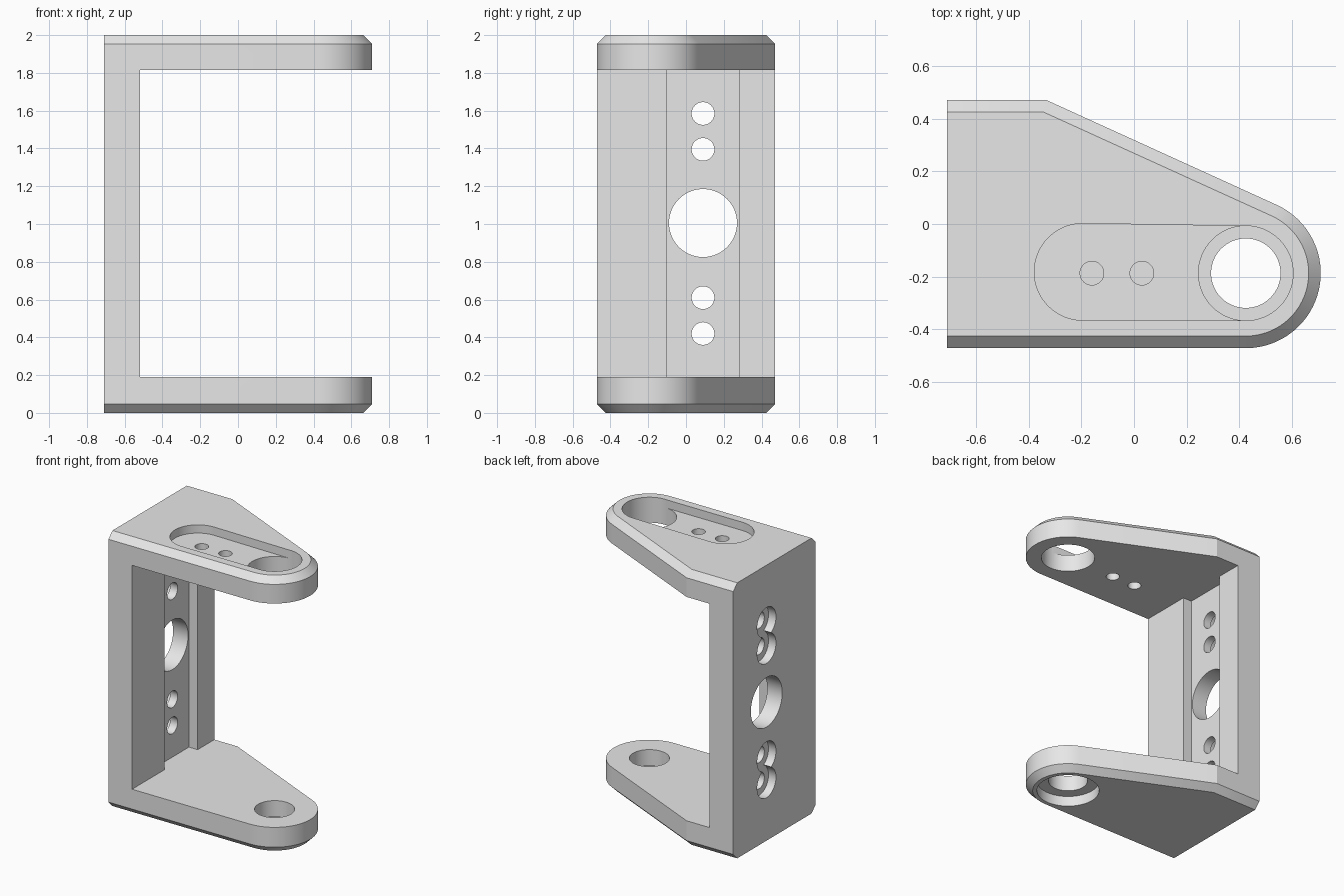
import bpy, bmesh
from math import cos, sin, radians

cube = bpy.data.objects.get("Cube")
if cube:
    bpy.data.objects.remove(cube, do_unlink=True)

grey = bpy.data.materials.new("plain grey")
grey.use_nodes = True
grey.diffuse_color = (0.8, 0.8, 0.8, 1)
grey.node_tree.nodes["Principled BSDF"].inputs["Base Color"].default_value = grey.diffuse_color

PIVOT = (0.425, -0.187)   # centre of the rounded arm end
WALL_Y = 0.09             # centre line of the wall holes


def arc(centre, radius, start, end, steps):
    angles = [radians(start + (end - start) * i / steps) for i in range(steps + 1)]
    return [(centre[0] + radius * cos(a), centre[1] + radius * sin(a)) for a in angles]


def circle(centre, radius):
    return arc(centre, radius, 0, 360, 64)[:-1]


def loft(name, layers, along_x=False):
    """Solid through stacked outlines, each given as (points, height)."""
    bm = bmesh.new()
    rings = []
    for points, h in layers:
        rings.append([bm.verts.new((h, u, v) if along_x else (u, v, h)) for u, v in points])
    n = len(rings[0])
    for low, high in zip(rings, rings[1:]):
        for i in range(n):
            j = (i + 1) % n
            bm.faces.new((low[i], low[j], high[j], high[i]))
    bm.faces.new(rings[0][::-1])
    bm.faces.new(rings[-1])
    bmesh.ops.recalc_face_normals(bm, faces=bm.faces)
    mesh = bpy.data.meshes.new(name)
    bm.to_mesh(mesh)
    bm.free()
    mesh.materials.append(grey)
    obj = bpy.data.objects.new(name, mesh)
    bpy.context.collection.objects.link(obj)
    return obj


def outline(inset):
    """Plan of the bracket, with every edge but the back one moved inward."""
    end = arc(PIVOT, 0.285 - inset, -90, 65, 32)
    return [(-0.71, -0.472 + inset)] + end + [(-0.335 - inset * 0.22, 0.472 - inset), (-0.71, 0.472 - inset)]


# Chamfered outer block
bracket = loft("bracket", [(outline(0.046), 0), (outline(0), 0.046),
                           (outline(0), 1.954), (outline(0.046), 2)])


def cut(points, start, end, along_x=False):
    cutter = loft("cutter", [(points, start), (points, end)], along_x)
    cutter.hide_render = True
    mod = bracket.modifiers.new("cut", 'BOOLEAN')
    mod.operation = 'DIFFERENCE'
    mod.solver = 'EXACT'
    mod.object = cutter
    bpy.ops.object.select_all(action='DESELECT')
    bracket.select_set(True)
    bpy.context.view_layer.objects.active = bracket
    bpy.ops.object.modifier_apply(modifier=mod.name)
    bpy.data.objects.remove(cutter, do_unlink=True)


# Opening between the arms, with the shallow channel in the wall
cut([(-0.52, -0.6), (1, -0.6), (1, 0.6), (-0.52, 0.6),
     (-0.52, 0.28), (-0.59, 0.28), (-0.59, -0.1), (-0.52, -0.1)], 0.19, 1.815)

# Upper arm: through hole, slot pocket and two screw holes
cut(circle(PIVOT, 0.18), 1.5, 2.2)
cut(arc((-0.195, -0.182), 0.184, 90, 270, 32)
    + [(PIVOT[0], PIVOT[1] - 0.179), (PIVOT[0], PIVOT[1] + 0.179)], 1.94, 2.2)
for x in (-0.16, 0.03):
    cut(circle((x, PIVOT[1]), 0.045), 1.5, 2.2)

# Lower arm: through hole and counterbore from below
cut(circle(PIVOT, 0.132), -0.2, 0.5)
cut(circle(PIVOT, 0.21), -0.2, 0.075)

# Wall: cable hole, and screw holes counterbored from the back
cut(circle((WALL_Y, 1.005), 0.18), -1, -0.3, True)
for z in (0.42, 0.61, 1.395, 1.585):
    cut(circle((WALL_Y, z), 0.06), -1, -0.3, True)
    cut(circle((WALL_Y, z), 0.108), -1, -0.65, True)

bpy.ops.object.shade_smooth_by_angle(angle=radians(20))
